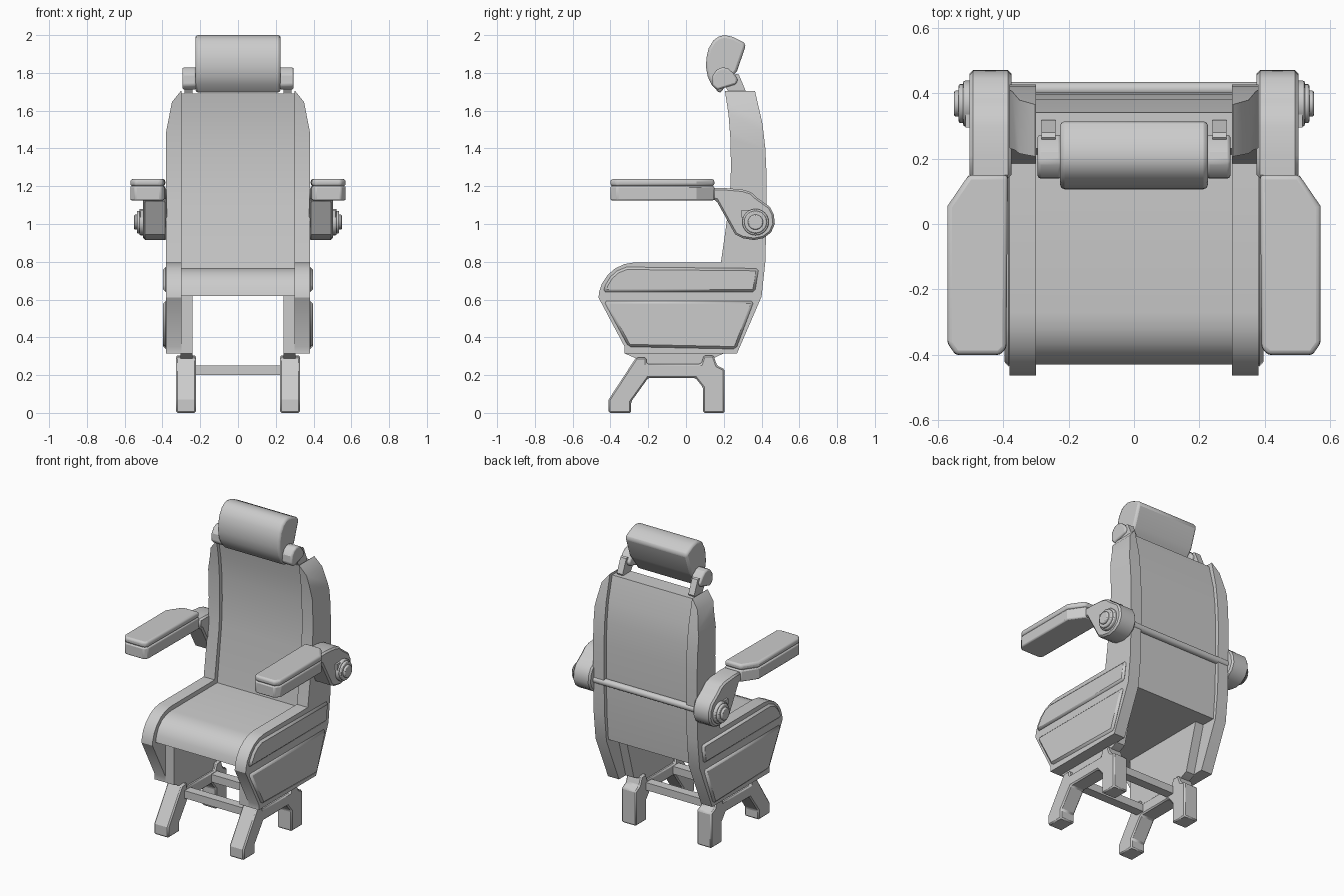
import bpy, bmesh, math
from mathutils import Vector

if "Cube" in bpy.data.objects:
    bpy.data.objects.remove(bpy.data.objects["Cube"])


def prism(name, pts, lo, hi, axis='X', bevel=0.0, segs=2, mirror=False, cuts=(), angle=35):
    """Extrude a (y,z) profile along X or an (x,y) profile along Z."""
    bm = bmesh.new()
    place = (lambda p, d: (d, p[0], p[1])) if axis == 'X' else (lambda p, d: (p[0], p[1], d))
    a = [bm.verts.new(place(p, lo)) for p in pts]
    b = [bm.verts.new(place(p, hi)) for p in pts]
    bm.faces.new(a)
    bm.faces.new(b)
    n = len(pts)
    for i in range(n):
        j = (i + 1) % n
        bm.faces.new((a[i], a[j], b[j], b[i]))
    for co, no in cuts:
        r = bmesh.ops.bisect_plane(bm, geom=bm.verts[:] + bm.edges[:] + bm.faces[:], dist=1e-5,
                                   plane_co=co, plane_no=no, clear_outer=True)
        edges = [e for e in r['geom_cut'] if isinstance(e, bmesh.types.BMEdge)]
        bmesh.ops.holes_fill(bm, edges=edges, sides=0)
    bmesh.ops.recalc_face_normals(bm, faces=bm.faces[:])
    me = bpy.data.meshes.new(name)
    bm.to_mesh(me)
    bm.free()
    ob = bpy.data.objects.new(name, me)
    bpy.context.collection.objects.link(ob)
    if bevel:
        m = ob.modifiers.new("bevel", 'BEVEL')
        m.width, m.segments = bevel, segs
        m.limit_method, m.angle_limit = 'ANGLE', math.radians(angle)
    if mirror:
        ob.modifiers.new("mirror", 'MIRROR')
    return ob


def circle(y, z, r, n=24):
    return [(y + r * math.cos(2 * math.pi * i / n), z + r * math.sin(2 * math.pi * i / n)) for i in range(n)]


def box(y0, y1, z0, z1):
    return [(y0, z0), (y1, z0), (y1, z1), (y0, z1)]


# Side frames, running from the skirt up to the shoulders
frame = [(.206, 1.705), (.225, 1.58), (.235, 1.45), (.238, 1.3), (.232, 1.13), (.185, .797),
         (-.27, .797), (-.325, .788), (-.375, .765), (-.415, .73), (-.445, .685), (-.46, .64), (-.463, .61),
         (-.325, .35), (-.325, .315), (.27, .315), (.4, .615), (.42, .8), (.425, 1.0), (.427, 1.25),
         (.42, 1.4), (.405, 1.53), (.365, 1.705)]
prism("side_frame", frame, .30, .38, mirror=True,
      cuts=[(Vector((.298, 0, 1.71)), Vector((.065, 0, .052))),
            (Vector((.35, 0, 1.645)), Vector((.155, 0, .03)))])

# Seat and backrest in one shell, slightly recessed between the frames
shell = [(.23, 1.69), (.25, 1.58), (.262, 1.45), (.265, 1.3), (.258, 1.13), (.213, .768),
         (-.27, .768), (-.32, .76), (-.365, .74), (-.4, .705), (-.42, .665), (-.43, .62),
         (.38, .62), (.395, .8), (.4, 1.0), (.402, 1.25), (.395, 1.4), (.38, 1.53), (.34, 1.69)]
prism("seat_and_back", shell, -.305, .305)

# Raised side panels
upper = [(-.44, .64), (-.425, .68), (-.4, .72), (-.365, .752), (-.315, .772), (.385, .765), (.365, .64)]
prism("upper_side_panel", upper, .37, .396, bevel=.014, segs=1, mirror=True)
lower = [(-.435, .592), (.36, .592), (.265, .338), (-.305, .35)]
prism("lower_side_panel", lower, .37, .396, bevel=.015, segs=1, mirror=True)

# Inner support plates under the seat
prism("support_plate", [(-.325, .63), (.29, .63), (.2, .315), (.08, .26), (-.2, .26), (-.325, .315)],
      .24, .305, mirror=True)

# Legs and cross bars
leg = [(-.41, 0), (-.29, 0), (-.29, .06), (-.2, .185), (.05, .185), (.09, .135), (.09, 0), (.205, 0),
       (.205, .23), (.165, .25), (.145, .305), (.095, .305), (.08, .26), (-.21, .26), (-.21, .292),
       (-.265, .292), (-.41, .07)]
prism("leg_pair", leg, .222, .328, bevel=.008, segs=1, mirror=True)
for label, y in (("front", -.21), ("rear", .07)):
    prism(label + "_cross_bar", box(y - .03, y + .03, .2, .25), -.23, .23)

# Armrests: base and pad
plan = [(.385, .15), (.505, .15), (.57, .055), (.57, -.365), (.545, -.4), (.41, -.4), (.39, -.38)]
prism("armrest_base", plan, 1.125, 1.2, 'Z', bevel=.008, mirror=True)
prism("armrest_pad", plan, 1.2, 1.238, 'Z', bevel=.014, segs=3, mirror=True)

# Armrest hinge brackets with stepped knobs
bracket = [(.14, 1.13), (.14, 1.19), (.21, 1.19), (.3, 1.182), (.345, 1.168), (.375, 1.14), (.41, 1.115),
           (.445, 1.09), (.465, 1.05), (.47, 1.0), (.45, .955), (.41, .925), (.36, .915), (.3, .925),
           (.26, .945), (.16, 1.125)]
prism("armrest_bracket", bracket, .375, .502, bevel=.014, segs=1, mirror=True)
for label, r, x in (("outer", .07, .522), ("middle", .06, .536), ("inner", .04, .55)):
    prism("hinge_knob_" + label, circle(.368, 1.01, r), .49, x, bevel=.006, mirror=True)
prism("hinge_stop", box(.295, .335, 1.035, 1.075), .49, .515, mirror=True)

# Bar across the back joining the hinges
prism("rear_bar", circle(.412, 1.01, .022, 16), -.39, .39)

# Headrest cushion
head = [(.18, 1.69), (.137, 1.735), (.115, 1.78), (.106, 1.83), (.108, 1.88), (.12, 1.93), (.145, 1.972),
        (.175, 1.993), (.206, 2.0), (.25, 1.99), (.305, 1.962), (.317, 1.945), (.27, 1.81), (.245, 1.78)]
prism("headrest", head, -.226, .226, bevel=.014, mirror=False)

# Headrest pivots and stalks
pivot = [(.165, 1.71), (.138, 1.735), (.14, 1.785), (.16, 1.815), (.19, 1.83), (.22, 1.825), (.25, 1.8),
         (.275, 1.765), (.265, 1.74)]
prism("headrest_pivot", pivot, .22, .295, bevel=.01, mirror=True)
prism("headrest_stalk", [(.2, 1.74), (.265, 1.795), (.28, 1.79), (.318, 1.7), (.3, 1.66), (.25, 1.66)],
      .24, .282, mirror=True)

# Smooth the curves, keep hard edges
for ob in bpy.context.collection.objects:
    ob.select_set(True)
    bpy.context.view_layer.objects.active = ob
bpy.ops.object.shade_smooth_by_angle(angle=math.radians(30))
